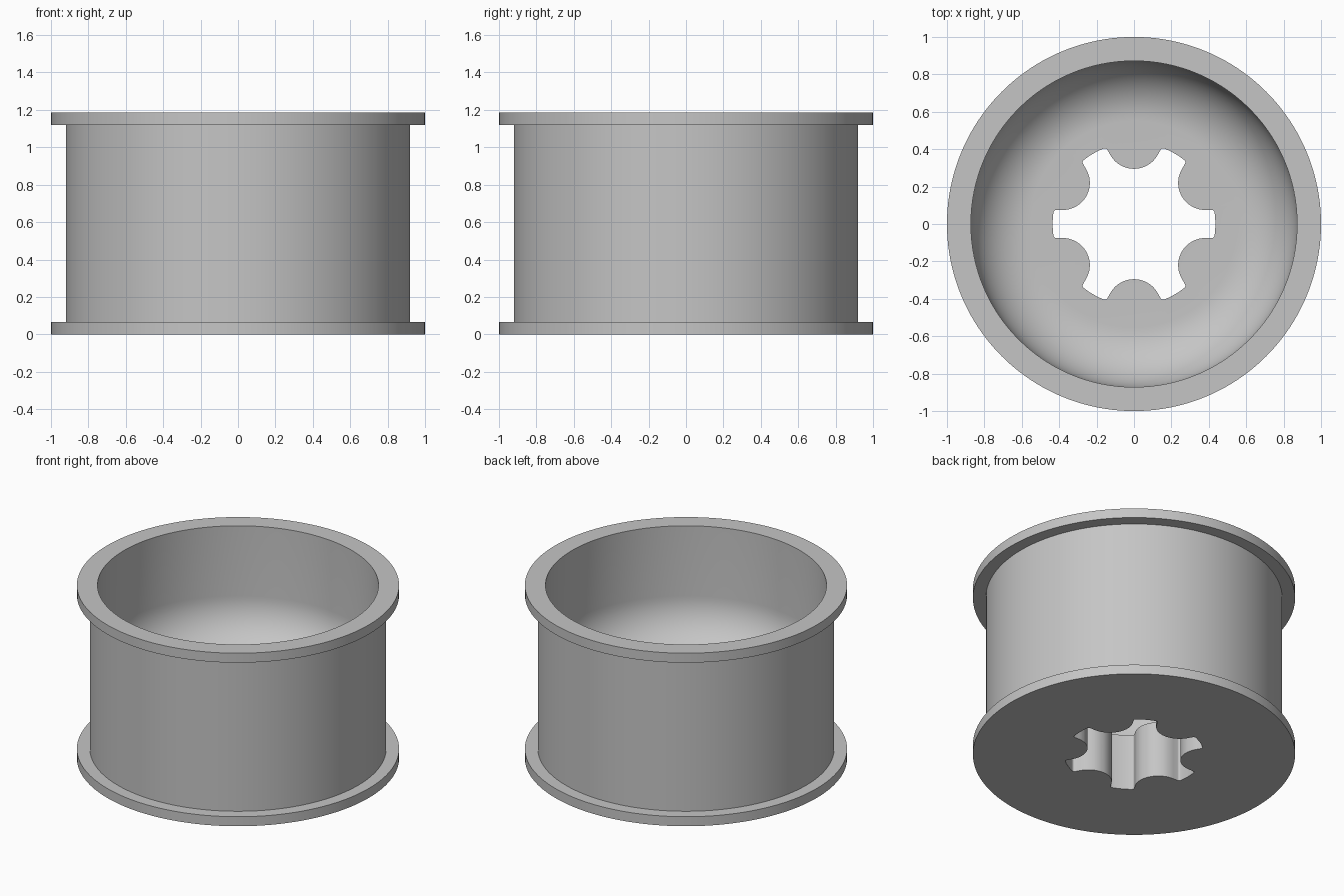
import bpy, bmesh
from math import sin, cos, pi, radians, sqrt, atan2
from mathutils import Matrix

cube = bpy.data.objects.get("Cube")
if cube:
    bpy.data.objects.remove(cube, do_unlink=True)

# Main sizes
HEIGHT, FLANGE = 1.185, 0.065
R_FLANGE, R_BARREL, R_INNER = 1.0, 0.92, 0.872
FLOOR, FILLET = 0.385, 0.32
R_HOLE, SLOT, LOBE, CORNER = 0.435, 0.075, 0.145, 0.015
SEGMENTS = 160

grey = bpy.data.materials.new("plain grey")
grey.use_nodes = True
colour = (0.56, 0.56, 0.56, 1)
grey.diffuse_color = colour
grey.node_tree.nodes["Principled BSDF"].inputs["Base Color"].default_value = colour


def make_object(name, bm):
    bmesh.ops.recalc_face_normals(bm, faces=bm.faces)
    mesh = bpy.data.meshes.new(name)
    bm.to_mesh(mesh)
    bm.free()
    mesh.materials.append(grey)
    obj = bpy.data.objects.new(name, mesh)
    bpy.context.collection.objects.link(obj)
    return obj


def arc(cx, cy, r, start, end, steps):
    angles = [start + (end - start) * i / steps for i in range(steps + 1)]
    return [(cx + r * cos(a), cy + r * sin(a)) for a in angles]


# Flanged drum: a turned profile with a bowl-shaped inside
profile = [(0, 0), (R_FLANGE, 0), (R_FLANGE, FLANGE), (R_BARREL, FLANGE),
           (R_BARREL, HEIGHT - FLANGE), (R_FLANGE, HEIGHT - FLANGE),
           (R_FLANGE, HEIGHT), (R_INNER, HEIGHT)]
profile += arc(R_INNER - FILLET, FLOOR + FILLET, FILLET, 0, -pi / 2, 16)
profile.append((0, FLOOR))
bm = bmesh.new()
verts = [bm.verts.new((r, 0, z)) for r, z in profile]
edges = [bm.edges.new(pair) for pair in zip(verts, verts[1:])]
bmesh.ops.spin(bm, geom=verts + edges, cent=(0, 0, 0), axis=(0, 0, 1),
               angle=2 * pi, steps=SEGMENTS)
bmesh.ops.remove_doubles(bm, verts=bm.verts, dist=0.0001)
drum = make_object("flanged_drum", bm)

# Splined hole: half a slot outline, mirrored and repeated six times
lobe_r = R_HOLE + 0.005
half = arc(lobe_r * cos(pi / 6), lobe_r * sin(pi / 6), LOBE,
           radians(210), radians(270), 10)
corner_y = SLOT - CORNER
corner_x = sqrt((R_HOLE - CORNER) ** 2 - corner_y ** 2)
tip = atan2(corner_y, corner_x)
half += arc(corner_x, corner_y, CORNER, pi / 2, tip, 5)
half += arc(0, 0, R_HOLE, tip, 0, 3)[1:]
sector = half[:-1] + [(x, -y) for x, y in reversed(half)][:-1]
bm = bmesh.new()
outline = []
for k in range(6):
    turn = Matrix.Rotation(-k * pi / 3, 3, 'Z')
    for x, y in sector:
        v = bm.verts.new((x, y, -0.2))
        v.co = turn @ v.co
        outline.append(v)
base = bm.faces.new(outline)
extruded = bmesh.ops.extrude_face_region(bm, geom=[base])["geom"]
top = [v for v in extruded if isinstance(v, bmesh.types.BMVert)]
bmesh.ops.translate(bm, verts=top, vec=(0, 0, FLOOR + 0.4))
cutter = make_object("hole_cutter", bm)
cutter.hide_render = True

# Cut the hole through the floor, then smooth the curved walls
bpy.ops.object.select_all(action='DESELECT')
drum.select_set(True)
bpy.context.view_layer.objects.active = drum
cut = drum.modifiers.new("splined_hole", 'BOOLEAN')
cut.operation = 'DIFFERENCE'
cut.solver = 'EXACT'
cut.object = cutter
bpy.ops.object.modifier_apply(modifier=cut.name)
bpy.data.objects.remove(cutter, do_unlink=True)
bpy.ops.object.shade_smooth_by_angle(angle=radians(30))
